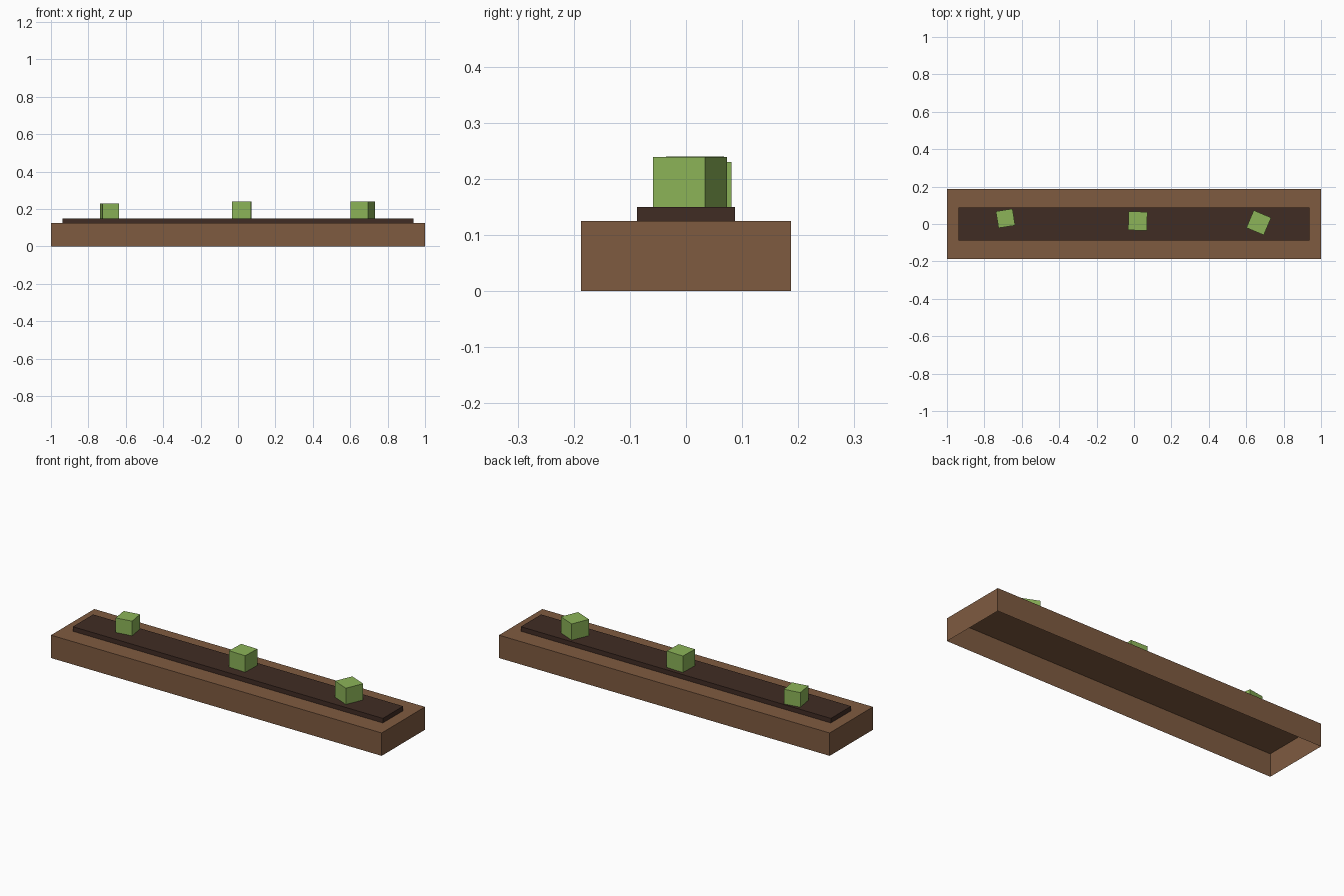
import bpy
import bmesh
from math import radians
from mathutils import Matrix, Vector

default = bpy.data.objects.get("Cube")
if default:
    bpy.data.objects.remove(default, do_unlink=True)


def linear(c):
    c /= 255
    return c / 12.92 if c <= 0.04045 else ((c + 0.055) / 1.055) ** 2.4


def material(name, rgb):
    colour = [linear(c) for c in rgb] + [1]
    mat = bpy.data.materials.new(name)
    mat.use_nodes = True
    mat.diffuse_color = colour
    mat.node_tree.nodes["Principled BSDF"].inputs["Base Color"].default_value = colour
    return mat


def box(name, size, base, mat, turn=0, open_bottom=False):
    """Box standing on the point base, optionally without its bottom face."""
    bm = bmesh.new()
    lift = Matrix.Translation(Vector((0, 0, size[2] / 2)))
    bmesh.ops.create_cube(bm, size=1, matrix=lift @ Matrix.Diagonal((*size, 1)))
    if open_bottom:
        bm.normal_update()
        under = [f for f in bm.faces if f.normal.z < -0.5]
        bmesh.ops.delete(bm, geom=under, context="FACES_ONLY")
    mesh = bpy.data.meshes.new(name)
    bm.to_mesh(mesh)
    bm.free()
    mesh.materials.append(mat)
    obj = bpy.data.objects.new(name, mesh)
    obj.location = base
    obj.rotation_euler.z = radians(turn)
    bpy.context.collection.objects.link(obj)
    return obj


wood = material("wood brown", (127, 91, 64))
earth = material("dark soil", (64, 44, 36))
leaf = material("leaf green", (140, 180, 88))

# Planter shell, hollow underneath, with a raised strip of soil
box("planter_box", (2, 0.374, 0.125), (0, 0, 0), wood, open_bottom=True)
box("soil", (1.875, 0.175, 0.025), (0, 0, 0.125), earth, open_bottom=True)

# Sprouts: side, height, x, y, turn
sprouts = {
    "right_sprout": (0.09, 0.08, -0.687, 0.03, 9),
    "middle_sprout": (0.1, 0.09, 0.02, 0.016, -2),
    "left_sprout": (0.101, 0.089, 0.667, 0.007, -23),
}
for name, (side, height, x, y, turn) in sprouts.items():
    box(name, (side, side, height), (x, y, 0.15), leaf, turn)
